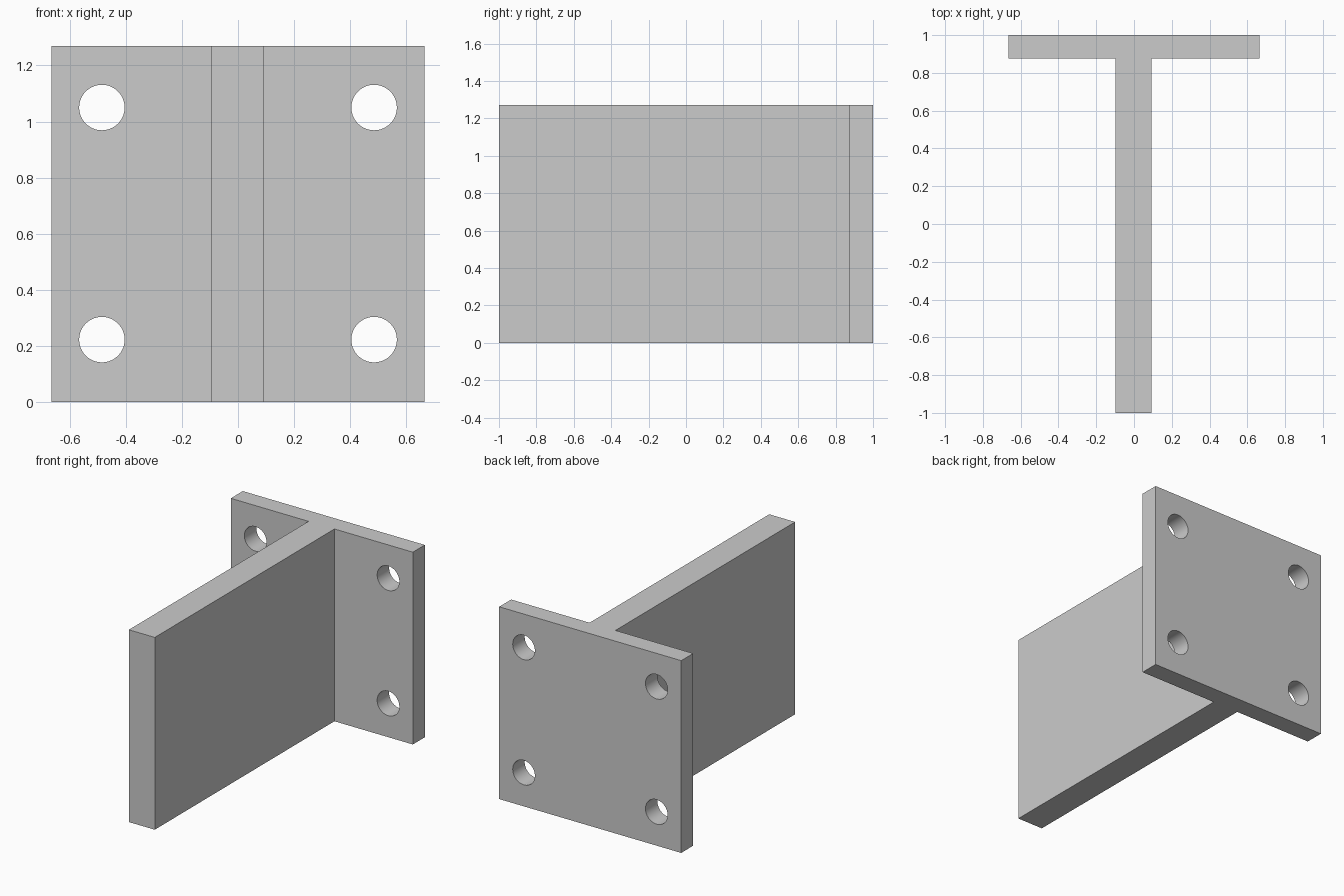
import bpy, bmesh
from math import radians

if "Cube" in bpy.data.objects:
    bpy.data.objects.remove(bpy.data.objects["Cube"])

HEIGHT = 1.27
HALF_W = 0.665
WEB_L, WEB_R = -0.097, 0.092
PLATE_Y = 0.875
HOLE_R = 0.081

# T-shaped bracket: web and mounting plate extruded from one profile
profile = [(WEB_L, -1), (WEB_R, -1), (WEB_R, PLATE_Y), (HALF_W, PLATE_Y),
           (HALF_W, 1), (-HALF_W, 1), (-HALF_W, PLATE_Y), (WEB_L, PLATE_Y)]
bm = bmesh.new()
base = bm.faces.new([bm.verts.new((x, y, 0)) for x, y in profile])
top = bmesh.ops.extrude_face_region(bm, geom=[base])["geom"]
bmesh.ops.translate(bm, vec=(0, 0, HEIGHT),
                    verts=[g for g in top if isinstance(g, bmesh.types.BMVert)])
bmesh.ops.recalc_face_normals(bm, faces=bm.faces)
mesh = bpy.data.meshes.new("t_bracket")
bm.to_mesh(mesh)
bm.free()
bracket = bpy.data.objects.new("t_bracket", mesh)
bpy.context.collection.objects.link(bracket)

# Four bolt holes through the plate
for x in (-0.485, 0.485):
    for z in (0.223, 1.05):
        bpy.ops.mesh.primitive_cylinder_add(
            vertices=64, radius=HOLE_R, depth=0.4,
            location=(x, (PLATE_Y + 1) / 2, z), rotation=(radians(90), 0, 0))
        cutter = bpy.context.object
        cutter.name = "bolt_hole_cutter"
        cutter.hide_render = True
        mod = bracket.modifiers.new("bolt_hole", 'BOOLEAN')
        mod.operation = 'DIFFERENCE'
        mod.solver = 'EXACT'
        mod.object = cutter
        bpy.context.view_layer.objects.active = bracket
        bpy.ops.object.modifier_apply(modifier=mod.name)
        bpy.data.objects.remove(cutter)

# Smooth hole walls, sharp plate edges
bpy.ops.object.select_all(action='DESELECT')
bracket.select_set(True)
bpy.context.view_layer.objects.active = bracket
bpy.ops.object.shade_smooth_by_angle(angle=radians(30))
